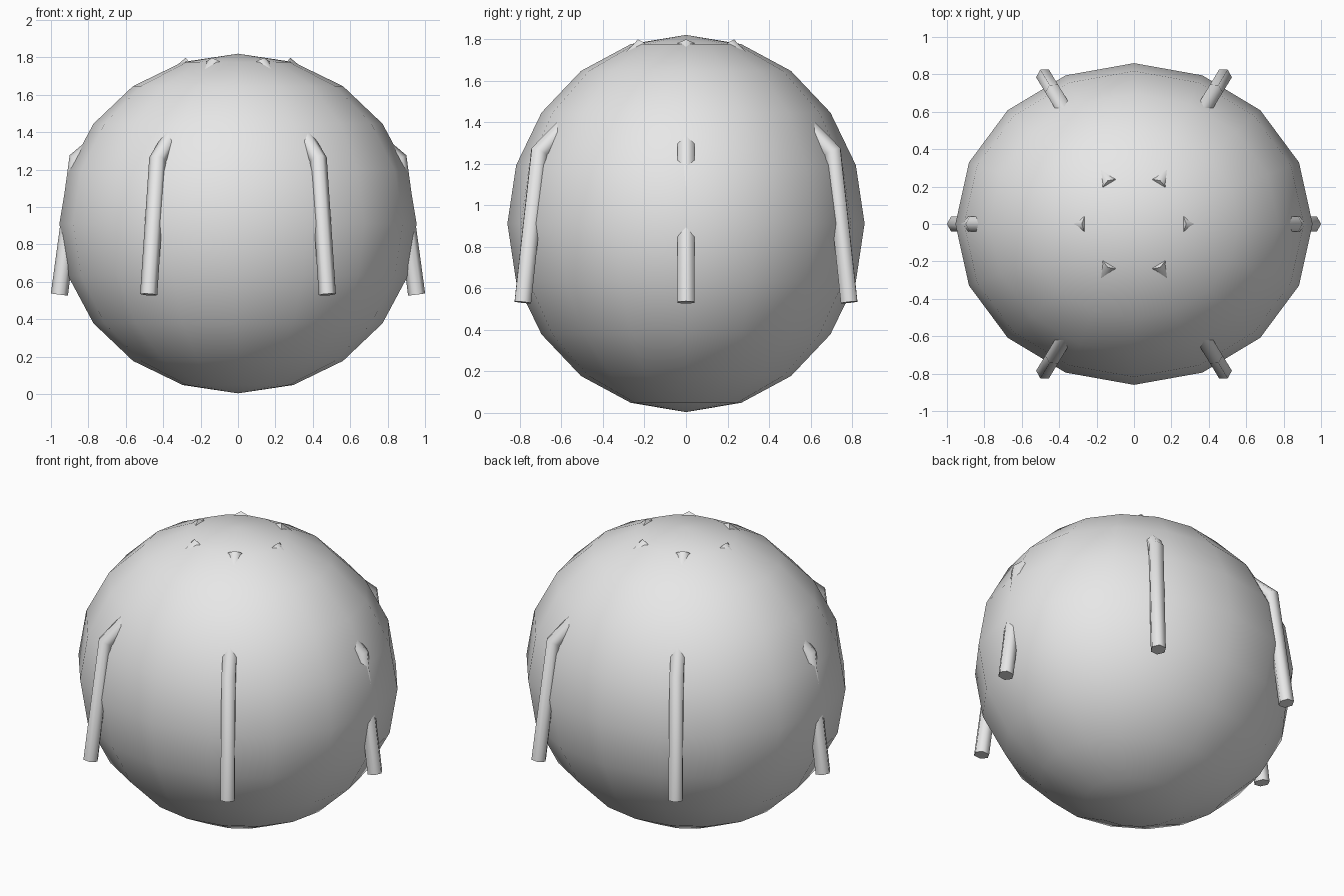
import bpy, bmesh, math
from mathutils import Vector

if "Cube" in bpy.data.objects:
    bpy.data.objects.remove(bpy.data.objects["Cube"])

grey = bpy.data.materials.new("plain grey")
grey.diffuse_color = (0.8, 0.8, 0.8, 1)
grey.use_nodes = True
grey.node_tree.nodes["Principled BSDF"].inputs["Base Color"].default_value = grey.diffuse_color

# Rounded body: slightly flattened low-poly sphere
bm = bmesh.new()
bmesh.ops.create_uvsphere(bm, u_segments=16, v_segments=10, radius=1)
for v in bm.verts:
    v.co = Vector((v.co.x * 0.955, v.co.y * 0.86, v.co.z * 0.908 + 0.912))
for f in bm.faces:
    f.smooth = True
mesh = bpy.data.meshes.new("body")
bm.to_mesh(mesh)
bm.free()
mesh.materials.append(grey)
bpy.context.collection.objects.link(bpy.data.objects.new("body", mesh))

# Leg path seen from the side: (distance from the axis, height)
PATH = [(0.25, 1.763), (0.86, 1.255), (0.955, 0.532)]
RADIUS, SIDES = 0.046, 6


def make_leg(name, angle):
    """Six-sided bent rod, one ridge facing outwards."""
    pts = [Vector((r * math.cos(angle), 0.95 * r * math.sin(angle), z)) for r, z in PATH]
    dirs = [(b - a).normalized() for a, b in zip(pts, pts[1:])]
    tangents = [dirs[0], (dirs[0] + dirs[1]).normalized(), dirs[1]]
    side = Vector((0, 0, 1)).cross(Vector((pts[2].x, pts[2].y, 0))).normalized()
    bm = bmesh.new()
    rings = []
    for p, t in zip(pts, tangents):
        out = side.cross(t).normalized()
        if out.dot(Vector((p.x, p.y, 0))) < 0:
            out = -out
        ring = []
        for i in range(SIDES):
            a = math.tau * i / SIDES
            ring.append(bm.verts.new(p + RADIUS * (out * math.cos(a) + side * math.sin(a))))
        rings.append(ring)
    for lo, hi in zip(rings, rings[1:]):
        for i in range(SIDES):
            j = (i + 1) % SIDES
            bm.faces.new((lo[i], lo[j], hi[j], hi[i])).smooth = True
    # Flat end caps
    for ring in (rings[0], rings[-1]):
        cap = bm.faces.new(ring)
        for e in cap.edges:
            e.smooth = False
    bmesh.ops.recalc_face_normals(bm, faces=bm.faces)
    mesh = bpy.data.meshes.new(name)
    bm.to_mesh(mesh)
    bm.free()
    mesh.materials.append(grey)
    bpy.context.collection.objects.link(bpy.data.objects.new(name, mesh))


# Six legs evenly spaced around the body
for k in range(6):
    make_leg(f"leg_{k + 1}", math.radians(60 * k))
